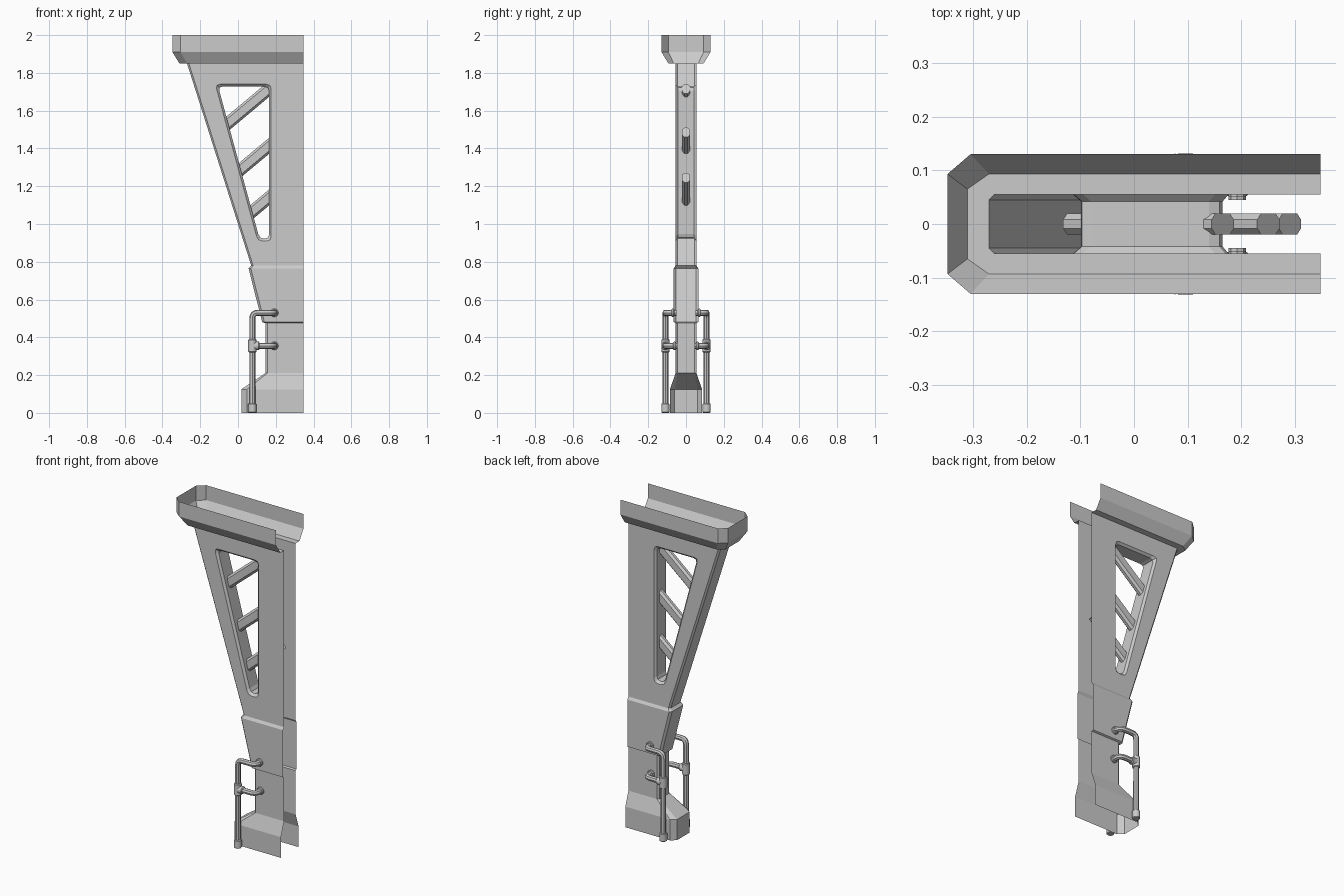
import bpy, bmesh, math
from mathutils import Vector, Matrix

if "Cube" in bpy.data.objects:
    bpy.data.objects.remove(bpy.data.objects["Cube"])

XR = 0.347  # open side of the half pillar


def finish(name, bm, smooth=False):
    mesh = bpy.data.meshes.new(name)
    bm.to_mesh(mesh)
    bm.free()
    ob = bpy.data.objects.new(name, mesh)
    bpy.context.collection.objects.link(ob)
    if smooth:
        smooth_object(ob)
    return ob


def smooth_object(ob):
    bpy.ops.object.select_all(action='DESELECT')
    ob.select_set(True)
    bpy.context.view_layer.objects.active = ob
    bpy.ops.object.shade_smooth_by_angle(angle=math.radians(40))


def outward(bm):
    # leftmost face must look towards -x
    bmesh.ops.remove_doubles(bm, verts=bm.verts, dist=1e-5)
    bmesh.ops.recalc_face_normals(bm, faces=bm.faces)
    left = min(bm.faces, key=lambda f: f.calc_center_median().x)
    if left.normal.x > 0:
        bmesh.ops.reverse_faces(bm, faces=bm.faces)


def ring(bm, z, x, w, cx, cy):
    pts = [(XR, -w), (x + cx, -w), (x, cy - w), (x, w - cy), (x + cx, w), (XR, w)]
    return [bm.verts.new((a, b, z)) for a, b in pts]


def loft(bm, rings, panels=range(5)):
    loops = [ring(bm, *r) for r in rings]
    for a, b in zip(loops, loops[1:]):
        for i in panels:
            bm.faces.new((a[i], a[i + 1], b[i + 1], b[i]))
    return loops


def rounded(pts, r, n, closed=False):
    pts = [Vector(p) for p in pts]
    out = []
    for i, p in enumerate(pts):
        if not closed and i in (0, len(pts) - 1):
            out.append(p)
            continue
        q, s = pts[i - 1], pts[(i + 1) % len(pts)]
        a, b = p + (q - p).normalized() * r, p + (s - p).normalized() * r
        for k in range(n + 1):
            t = k / n
            out.append(a * (1 - t) ** 2 + p * 2 * t * (1 - t) + b * t * t)
    return out


# shell sections: z, left x, half depth, corner chamfer in x and y
body_top = (1.85, -0.27, 0.055, 0.01, 0.01)
body_low = (0.78, 0.07, 0.055, 0.01, 0.01)
col_top = (0.475, 0.145, 0.055, 0.01, 0.01)
col_low = (0.21, 0.145, 0.055, 0.01, 0.01)
sections = {
    "top_cap": [(2.0, -0.347, 0.13, 0.043, 0.037), (1.91, -0.347, 0.13, 0.043, 0.037),
                (1.85, -0.31, 0.093, 0.04, 0.028), body_top],
    "sleeve": [body_low, (0.765, 0.056, 0.065, 0.012, 0.012),
               (0.48, 0.128, 0.065, 0.012, 0.012), col_top],
    "column": [col_top, col_low],
    "base_foot": [col_low, (0.125, 0.018, 0.085, 0.03, 0.025), (0, 0.018, 0.085, 0.03, 0.025)],
}
for name, rings in sections.items():
    bm = bmesh.new()
    loft(bm, rings)
    outward(bm)
    finish(name, bm)

# body with a bevelled triangular window through both side panels
bm = bmesh.new()
top, low = loft(bm, [body_top, body_low], range(1, 4))
outer = [(-0.12, 0, 1.74), (0.176, 0, 1.74), (0.176, 0, 0.91), (0.105, 0, 0.91)]
inner = [(-0.105, 0, 1.728), (0.165, 0, 1.728), (0.165, 0, 0.922), (0.114, 0, 0.922)]
loops = []
for pts, y in ((outer, -0.055), (inner, -0.042), (inner, 0.042), (outer, 0.055)):
    loops.append([bm.verts.new((p.x, y, p.z)) for p in rounded(pts, 0.025, 2, True)])
for a, b in zip(loops, loops[1:]):
    for i in range(len(a)):
        j = (i + 1) % len(a)
        bm.faces.new((a[i], a[j], b[j], b[i]))
for i, hole in ((0, loops[0]), (4, loops[3])):
    edges = set()
    for lp in ([top[i], top[i + 1], low[i + 1], low[i]], hole):
        for k, v in enumerate(lp):
            u = lp[k - 1]
            edges.add(bm.edges.get((u, v)) or bm.edges.new((u, v)))
    bmesh.ops.triangle_fill(bm, use_beauty=True, use_dissolve=False, edges=list(edges))
outward(bm)
finish("body", bm)

# diagonal bars with chamfered edges
slope = math.atan2(0.23, 0.275)
for n, (cx, cz) in enumerate([(0.027, 1.60), (0.112, 1.37), (0.152, 1.13)]):
    bm = bmesh.new()
    bmesh.ops.create_cube(bm, size=1)
    bmesh.ops.scale(bm, vec=(0.36, 0.04, 0.065), verts=bm.verts)
    long_edges = [e for e in bm.edges if abs(e.verts[0].co.x - e.verts[1].co.x) > 0.1]
    bmesh.ops.bevel(bm, geom=long_edges, offset=0.012, segments=1, affect='EDGES')
    ob = finish(f"window_bar_{n + 1}", bm)
    ob.location = (cx, 0, cz)
    ob.rotation_euler = (0, -slope, 0)


def pipe(name, pts):
    curve = bpy.data.curves.new(name, 'CURVE')
    curve.dimensions = '3D'
    curve.bevel_depth = 0.016
    curve.bevel_resolution = 2
    curve.use_fill_caps = True
    path = rounded(pts, 0.03, 4)
    sp = curve.splines.new('POLY')
    sp.points.add(len(path) - 1)
    for p, co in zip(sp.points, path):
        p.co = (*co, 1)
    ob = bpy.data.objects.new(name, curve)
    bpy.context.collection.objects.link(ob)
    bpy.ops.object.select_all(action='DESELECT')
    ob.select_set(True)
    bpy.context.view_layer.objects.active = ob
    bpy.ops.object.convert(target='MESH')
    smooth_object(bpy.context.view_layer.objects.active)


def collar(name, centre, axis, length, r=0.022):
    bm = bmesh.new()
    rot = Vector((0, 0, 1)).rotation_difference(Vector(axis)).to_matrix().to_4x4()
    bmesh.ops.create_cone(bm, cap_ends=True, segments=12, radius1=r, radius2=r, depth=length,
                          matrix=Matrix.Translation(centre) @ rot)
    rims = [e for e in bm.edges if e.calc_face_angle(0) > 1.2]
    bmesh.ops.bevel(bm, geom=rims, offset=0.004, segments=1, affect='EDGES')
    finish(name, bm, True)


# pipes and fittings on both sides
for side, s in (("front", -1), ("back", 1)):
    y = s * 0.109
    pipe(side + "_riser_pipe", [(0.076, y, 0.002), (0.076, y, 0.53), (0.192, y, 0.53), (0.192, s * 0.05, 0.53)])
    pipe(side + "_branch_pipe", [(0.076, y, 0.355), (0.192, y, 0.355), (0.192, s * 0.045, 0.355)])
    collar(side + "_foot_collar", (0.076, y, 0.025), (0, 0, 1), 0.05)
    collar(side + "_tee_collar", (0.076, y, 0.355), (0, 0, 1), 0.07)
    collar(side + "_branch_collar", (0.096, y, 0.355), (1, 0, 0), 0.035)
    collar(side + "_upper_flange", (0.192, s * 0.07, 0.53), (0, 1, 0), 0.016)
    collar(side + "_lower_flange", (0.192, s * 0.06, 0.355), (0, 1, 0), 0.016)
